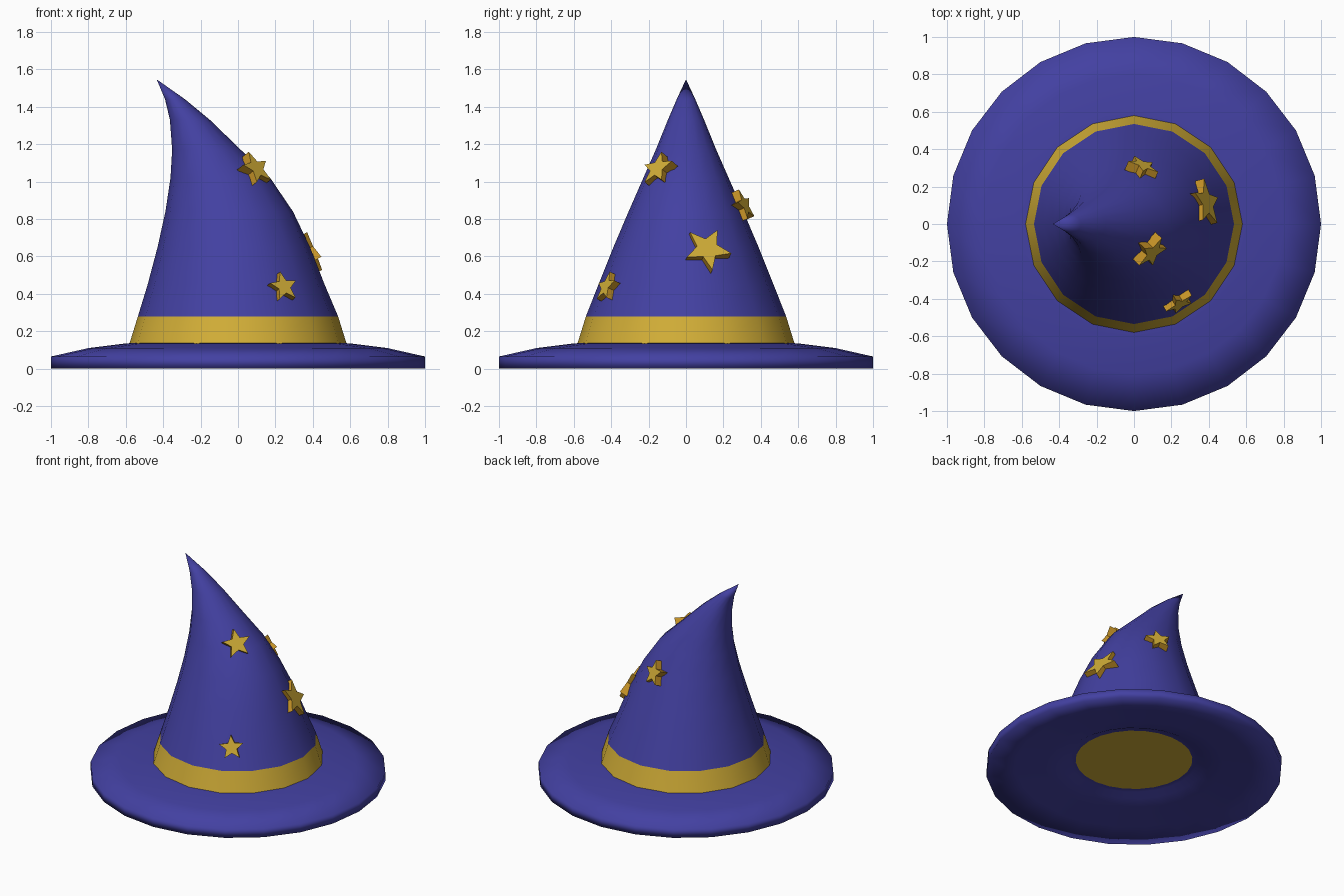
import bpy, bmesh, math
from mathutils import Vector, Matrix

if "Cube" in bpy.data.objects:
    bpy.data.objects.remove(bpy.data.objects["Cube"])


def material(name, rgb):
    m = bpy.data.materials.new(name)
    m.diffuse_color = (*rgb, 1)
    m.use_nodes = True
    m.node_tree.nodes["Principled BSDF"].inputs["Base Color"].default_value = m.diffuse_color
    return m


BLUE = material("indigo felt", (0.056, 0.052, 0.36))
GOLD = material("gold", (0.64, 0.42, 0.038))
AMBER = material("amber edge", (0.56, 0.29, 0.02))


def finish(bm, name, mats, smooth=True):
    bmesh.ops.recalc_face_normals(bm, faces=bm.faces)
    for f in bm.faces:
        f.smooth = smooth
    me = bpy.data.meshes.new(name)
    bm.to_mesh(me)
    bm.free()
    for m in mats:
        me.materials.append(m)
    ob = bpy.data.objects.new(name, me)
    bpy.context.collection.objects.link(ob)
    return ob


def loft(bm, rings, sides, closed=False):
    """Join horizontal elliptical rings (z, centre x, radius x, radius y)."""
    loops = []
    for z, cx, rx, ry in rings:
        loops.append([bm.verts.new((cx + rx * math.cos(a), ry * math.sin(a), z))
                      for a in (2 * math.pi * i / sides for i in range(sides))])
    pairs = list(zip(loops, loops[1:]))
    if closed:
        pairs.append((loops[-1], loops[0]))
    for lo, hi in pairs:
        for i in range(sides):
            j = (i + 1) % sides
            bm.faces.new((lo[i], lo[j], hi[j], hi[i]))
    return loops


# Brim: a domed ring, hollow underneath
profile = [(0.3, 0.11), (0.4, 0.087), (0.43, 0.085), (0.48, 0.06), (0.6, 0.045),
           (0.8, 0.025), (1.0, 0.0), (1.0, 0.065), (0.8, 0.11), (0.6, 0.135), (0.3, 0.15)]
bm = bmesh.new()
loft(bm, [(z, 0, r, r) for r, z in profile], 24, closed=True)
finish(bm, "brim", [BLUE])

# Hat band: a tapered drum whose floor shows inside the brim
bm = bmesh.new()
loops = loft(bm, [(0.088, 0, 0.595, 0.595), (0.135, 0, 0.58, 0.58), (0.28, 0, 0.535, 0.535)], 16)
floor = bm.faces.new(loops[0])
band = finish(bm, "hat_band", [GOLD])
band.data.polygons[-1].use_smooth = False

# Crown: a cone whose tip bends to the left (z, left x, right x, half depth)
outline = [(0.28, -0.535, 0.535, 0.535), (0.45, -0.483, 0.463, 0.468),
           (0.65, -0.43, 0.385, 0.388), (0.84, -0.388, 0.294, 0.307),
           (1.02, -0.361, 0.172, 0.228), (1.17, -0.352, 0.015, 0.162),
           (1.33, -0.364, -0.15, 0.097), (1.44, -0.39, -0.283, 0.05)]
bm = bmesh.new()
loops = loft(bm, [(z, (l + r) / 2, (r - l) / 2, d) for z, l, r, d in outline], 16)
tip = bm.verts.new((-0.435, 0, 1.547))
for i in range(16):
    bm.faces.new((loops[-1][i], loops[-1][(i + 1) % 16], tip))
finish(bm, "crown", [BLUE])


# Stars: extruded five-pointed plates lying on the crown
def star(name, centre, heading, tilt, spin, radius, thick=0.055):
    h, t = math.radians(heading), math.radians(tilt)
    n = Vector((math.cos(h) * math.cos(t), math.sin(h) * math.cos(t), math.sin(t)))
    right = Vector((0, 0, 1)).cross(n).normalized()
    up = n.cross(right)
    bm = bmesh.new()
    sides = []
    for off in (-thick / 2, thick / 2):
        ring = []
        for k in range(10):
            a = math.radians(90 + spin + 36 * k)
            r = radius if k % 2 == 0 else radius * 0.45
            ring.append(bm.verts.new((r * math.cos(a), r * math.sin(a), off)))
        bm.faces.new(ring)
        sides.append(ring)
    for i in range(10):
        j = (i + 1) % 10
        f = bm.faces.new((sides[0][i], sides[0][j], sides[1][j], sides[1][i]))
        f.material_index = 1
    bm.transform(Matrix.Translation(centre) @ Matrix((right, up, n)).transposed().to_4x4())
    finish(bm, name, [GOLD, AMBER], smooth=False)


star("star_front_low", (0.235, -0.41, 0.43), -60, 22, 5, 0.085)
star("star_right_large", (0.37, 0.11, 0.63), 14, 28, -31, 0.13)
star("star_front_high", (0.085, -0.14, 1.06), -43, 30, 7, 0.1)
star("star_back", (0.04, 0.295, 0.865), 67, 22, 8, 0.09)
